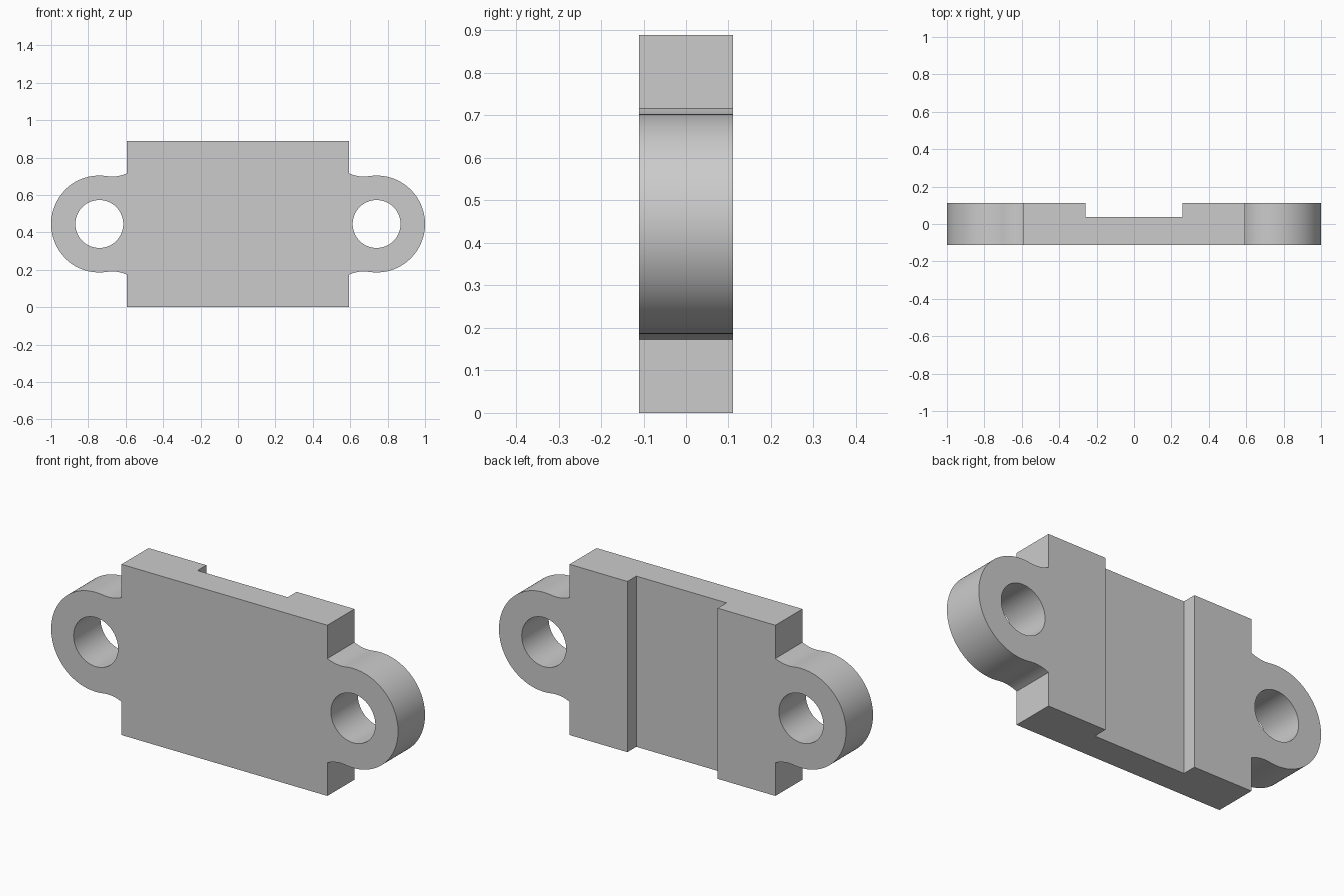
import bpy
import bmesh
from math import pi, sin, cos, sqrt, atan2, asin

cube = bpy.data.objects.get("Cube")
if cube:
    bpy.data.objects.remove(cube, do_unlink=True)

HALF_W, HEIGHT, HALF_D = 0.593, 0.889, 0.111   # main block
LUG_X, LUG_R, HOLE_R = 0.741, 0.259, 0.128     # mounting ears
FILLET_X, FILLET_R = 0.672, 0.185              # concave blend into the block
GROOVE_HALF, GROOVE_Y = 0.26, 0.038            # channel on the back
MID = HEIGHT / 2

grey = bpy.data.materials.new("plain grey")
grey.use_nodes = True
grey.diffuse_color = (0.6, 0.6, 0.6, 1)
grey.node_tree.nodes["Principled BSDF"].inputs["Base Color"].default_value = (0.6, 0.6, 0.6, 1)


def arc(cx, cz, r, start, end, steps):
    angles = [start + (end - start) * i / steps for i in range(steps + 1)]
    return [(cx + r * cos(a), cz + r * sin(a)) for a in angles]


def prism(name, points, y0, y1):
    """Extrude an x-z outline from y0 to y1."""
    bm = bmesh.new()
    face = bm.faces.new([bm.verts.new((x, y0, z)) for x, z in points])
    new = bmesh.ops.extrude_face_region(bm, geom=[face])["geom"]
    verts = [v for v in new if isinstance(v, bmesh.types.BMVert)]
    bmesh.ops.translate(bm, verts=verts, vec=(0, y1 - y0, 0))
    bmesh.ops.recalc_face_normals(bm, faces=bm.faces)
    mesh = bpy.data.meshes.new(name)
    bm.to_mesh(mesh)
    bm.free()
    mesh.materials.append(grey)
    obj = bpy.data.objects.new(name, mesh)
    bpy.context.collection.objects.link(obj)
    return obj


# Upper right quarter outline, heights relative to the middle
fillet_z = sqrt((LUG_R + FILLET_R) ** 2 - (LUG_X - FILLET_X) ** 2)
tangent = atan2(fillet_z, FILLET_X - LUG_X)
fillet_end = -pi / 2 - asin((FILLET_X - HALF_W) / FILLET_R)
quarter = arc(LUG_X, 0, LUG_R, 0, tangent, 32)
quarter += arc(FILLET_X, fillet_z, FILLET_R, tangent - pi, fillet_end, 10)[1:]
quarter.append((HALF_W, MID))

# Mirror the quarter into the whole outline
half = quarter + [(-x, z) for x, z in reversed(quarter)]
outline = half + [(x, -z) for x, z in reversed(half[1:-1])]
plate = prism("mounting_plate", [(x, z + MID) for x, z in outline], -HALF_D, HALF_D)

# Bolt holes and rear channel
cutters = [prism("hole_cutter", arc(side * LUG_X, MID, HOLE_R, 0, 2 * pi, 64)[:-1],
                 -2 * HALF_D, 2 * HALF_D) for side in (-1, 1)]
g = GROOVE_HALF
cutters.append(prism("channel_cutter", [(-g, -1), (g, -1), (g, 2), (-g, 2)],
                     GROOVE_Y, 2 * HALF_D))

bpy.ops.object.select_all(action="DESELECT")
plate.select_set(True)
bpy.context.view_layer.objects.active = plate
for cutter in cutters:
    cutter.hide_render = True
    mod = plate.modifiers.new(cutter.name, "BOOLEAN")
    mod.operation = "DIFFERENCE"
    mod.solver = "EXACT"
    mod.object = cutter
    bpy.ops.object.modifier_apply(modifier=mod.name)
    bpy.data.objects.remove(cutter, do_unlink=True)

bpy.ops.object.shade_smooth_by_angle(angle=pi / 6)
